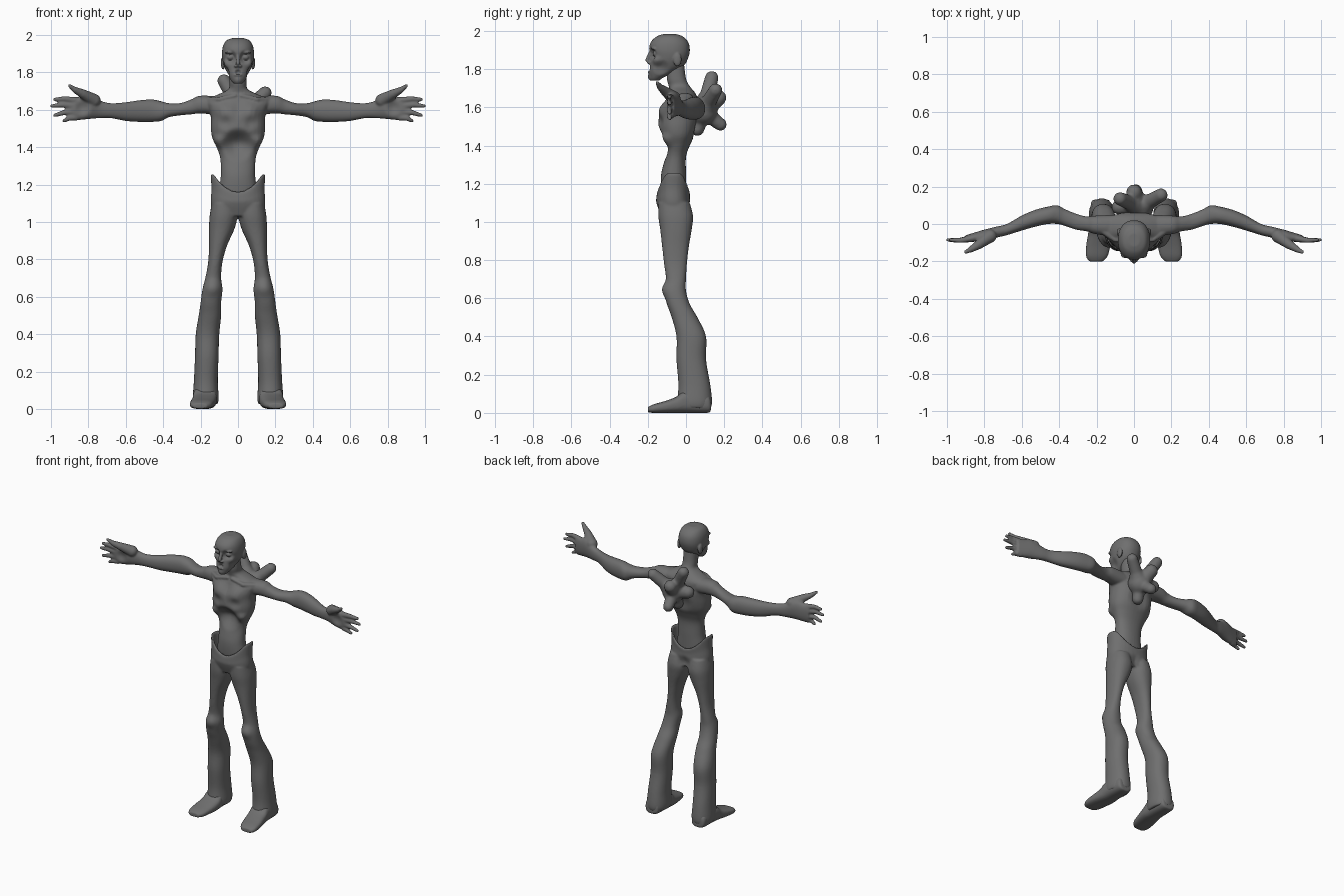
import bpy, bmesh, math
from mathutils import Vector, Matrix

if "Cube" in bpy.data.objects:
    bpy.data.objects.remove(bpy.data.objects["Cube"], do_unlink=True)

# One clay colour for the whole figure
clay = bpy.data.materials.new("clay_grey")
clay.use_nodes = True
clay.diffuse_color = (.16, .16, .16, 1)
clay.node_tree.nodes["Principled BSDF"].inputs["Base Color"].default_value = clay.diffuse_color


def spline(rows, steps):
    """Catmull-Rom interpolation through rows of numbers."""
    result = []
    last = len(rows) - 1
    for i in range(last):
        a, b, c, d = (rows[max(0, min(last, k))] for k in (i - 1, i, i + 1, i + 2))
        for j in range(steps):
            t = j / steps
            result.append([q + t / 2 * (r - p + t * (2 * p - 5 * q + 4 * r - s + t * (3 * (q - r) + s - p)))
                           for p, q, r, s in zip(a, b, c, d)])
    return result + [list(rows[-1])]


def limb(bm, axis, rows, steps=5, sides=32, power=.9):
    """Closed tube along an axis; each row is position, low/high, low/high."""
    rings = []
    for pos, lo_a, hi_a, lo_b, hi_b in spline(rows, steps):
        ring = []
        for k in range(sides):
            angle = math.tau * k / sides
            ca, sb = (math.copysign(abs(f(angle)) ** power, f(angle)) for f in (math.cos, math.sin))
            co = [(lo_a + hi_a) / 2 + ca * (hi_a - lo_a) / 2,
                  (lo_b + hi_b) / 2 + sb * (hi_b - lo_b) / 2]
            co.insert("xyz".index(axis), pos)
            ring.append(bm.verts.new(co))
        rings.append(ring)
    for low, high in zip(rings, rings[1:]):
        for k in range(sides):
            n = (k + 1) % sides
            bm.faces.new((low[k], low[n], high[n], high[k]))
    bm.faces.new(rings[0])
    bm.faces.new(rings[-1])


def column(bm, rows, **options):
    """Symmetric upright tube; each row is height, half width, front, back."""
    limb(bm, "z", [(z, -w, w, front, back) for z, w, front, back in rows], **options)


def blob(bm, centre, size):
    matrix = Matrix.Translation(centre) @ Matrix.Diagonal((*size, 1))
    bmesh.ops.create_icosphere(bm, subdivisions=3, radius=1, matrix=matrix)


def chain(bm, *joints):
    """Tapered run of joints; each joint is a point and a radius."""
    for (p, r), (q, s) in zip(joints, joints[1:]):
        p, q = Vector(p), Vector(q)
        turn = (q - p).to_track_quat("Z", "Y").to_matrix().to_4x4()
        bmesh.ops.create_cone(bm, cap_ends=True, segments=16, radius1=r, radius2=s, depth=(q - p).length,
                              matrix=Matrix.Translation((p + q) / 2) @ turn)
    for p, r in joints:
        blob(bm, p, (r, r, r))


def press(bm, centre, radius, push):
    """Soft sculpting push, applied on both sides."""
    for side in (1, -1):
        if side < 0 and centre[0] == 0:
            break
        mirror = Vector((side, 1, 1))
        for v in bm.verts:
            d = (v.co - Vector(centre) * mirror).length / radius
            if d < 1:
                v.co += Vector(push) * mirror * (1 - d * d) ** 2


def finish(bm, name, voxel, smooth, mirrored=True):
    """Fuse the shells of a part into one smooth skin."""
    bmesh.ops.recalc_face_normals(bm, faces=bm.faces)
    mesh = bpy.data.meshes.new(name)
    bm.to_mesh(mesh)
    bm.free()
    mesh.materials.append(clay)
    obj = bpy.data.objects.new(name, mesh)
    bpy.context.collection.objects.link(obj)
    if mirrored:
        obj.modifiers.new("mirror", "MIRROR").use_mirror_merge = False
    remesh = obj.modifiers.new("fuse", "REMESH")
    remesh.mode = "VOXEL"
    remesh.voxel_size = voxel
    remesh.use_smooth_shade = True
    relax = obj.modifiers.new("relax", "SMOOTH")
    relax.factor = .5
    relax.iterations = smooth


# Torso with rib cage, hollow belly and neck
bm = bmesh.new()
column(bm, [(1.1, .09, -.12, 0), (1.17, .1, -.13, 0), (1.25, .092, -.13, 0), (1.34, .095, -.11, 0),
            (1.4, .115, -.115, .02), (1.45, .138, -.135, .045), (1.5, .145, -.145, .06),
            (1.56, .145, -.14, .07), (1.61, .16, -.125, .065), (1.65, .175, -.1, .06),
            (1.68, .11, -.085, .045), (1.71, .052, -.09, .02), (1.75, .046, -.1, 0), (1.83, .045, -.1, -.01)])
press(bm, (0, -.14, 1.41), .1, (0, .05, .01))
press(bm, (0, -.14, 1.63), .06, (0, .015, 0))
press(bm, (.07, -.13, 1.59), .07, (0, -.015, 0))
press(bm, (.07, -.15, 1.53), .05, (0, .012, 0))
press(bm, (.1, -.1, 1.43), .05, (.01, -.015, 0))
press(bm, (0, .07, 1.5), .09, (0, -.02, 0))
# Collar bones
chain(bm, ((.015, -.085, 1.675), .012), ((.1, -.085, 1.655), .014), ((.19, -.02, 1.65), .016))
# Arm and palm
limb(bm, "x", [(.08, -.07, .05, 1.57, 1.67), (.2, -.055, .045, 1.58, 1.675), (.25, -.04, .04, 1.575, 1.655),
               (.31, -.03, .055, 1.57, 1.635), (.37, -.01, .08, 1.56, 1.635), (.41, 0, .1, 1.54, 1.645),
               (.46, 0, .093, 1.535, 1.655), (.53, -.015, .075, 1.535, 1.65), (.6, -.035, .045, 1.54, 1.64),
               (.68, -.06, 0, 1.555, 1.635), (.74, -.075, -.015, 1.555, 1.65), (.8, -.1, -.03, 1.55, 1.68),
               (.85, -.1, -.045, 1.545, 1.67), (.9, -.095, -.06, 1.545, 1.66)])
press(bm, (.83, -.11, 1.61), .05, (0, .018, 0))
# Fingers and thumb
for base, tip, reach in ((1.65, 1.655, .98), (1.62, 1.62, .995), (1.588, 1.57, .98), (1.558, 1.54, .93)):
    middle = (.88 + reach) / 2
    chain(bm, ((.87, -.078, base), .018), ((middle, -.088, (base + tip) / 2 + .006), .014),
          ((reach, -.085, tip), .01))
chain(bm, ((.77, -.065, 1.65), .036), ((.83, -.11, 1.685), .025), ((.87, -.135, 1.705), .017),
      ((.9, -.15, 1.728), .01))
finish(bm, "body", .006, 4)

# Head with sunken eyes and cheeks
bm = bmesh.new()
column(bm, [(1.74, .022, -.185, -.14), (1.755, .036, -.19, -.12), (1.785, .055, -.195, -.06),
            (1.82, .07, -.19, -.01), (1.86, .082, -.185, .012), (1.9, .086, -.193, .02),
            (1.94, .08, -.185, .012), (1.97, .062, -.155, -.015), (1.983, .03, -.12, -.05)], steps=8, sides=48)
press(bm, (.04, -.185, 1.88), .042, (0, .03, 0))
press(bm, (.07, -.13, 1.805), .05, (-.015, 0, 0))
press(bm, (.055, -.15, 1.845), .035, (.01, -.008, 0))
press(bm, (0, -.2, 1.8), .022, (0, .022, 0))
press(bm, (0, -.19, 1.755), .03, (0, -.008, 0))
chain(bm, ((0, -.183, 1.89), .01), ((0, -.202, 1.848), .011))
for x, y, z, size in ((.04, -.157, 1.88, (.02, .018, .015)),
                      (.042, -.167, 1.907, (.03, .016, .008)),
                      (.08, -.045, 1.85, (.012, .022, .036)),
                      (.01, -.193, 1.834, (.012, .012, .008)),
                      (0, -.192, 1.785, (.022, .01, .006))):
    blob(bm, (x, y, z), size)
finish(bm, "head", .0045, 2)

# Trousers: hollow waist with high hip points, then flared legs
bm = bmesh.new()
column(bm, [(1.03, .13, -.13, .02), (1.1, .146, -.155, .022), (1.15, .142, -.155, .02), (1.2, .146, -.15, .02),
            (1.205, .136, -.14, .01), (1.19, .128, -.132, .004), (1.13, .12, -.125, 0)])
for v in bm.verts:
    rise = min(1, (v.co.x / .13) ** 2)
    v.co.z += max(0, min(1, (v.co.z - 1.1) / .1)) * (.05 * rise - .045 * (1 - rise))
limb(bm, "z", [(1.1, .01, .14, -.145, .02), (1.03, .003, .152, -.145, .037), (.96, .02, .155, -.135, .03),
               (.87, .06, .155, -.125, .015), (.78, .084, .16, -.115, .005), (.7, .09, .175, -.105, 0),
               (.64, .083, .19, -.117, 0), (.57, .09, .2, -.1, .02), (.5, .09, .21, -.075, .06),
               (.4, .1, .226, -.05, .105), (.28, .104, .23, -.05, .105), (.15, .108, .236, -.04, .127),
               (.06, .103, .242, -.045, .137), (.025, .11, .235, -.035, .13)])
press(bm, (.14, -.12, .65), .06, (0, -.01, 0))
press(bm, (0, .04, 1.06), .06, (0, -.02, 0))
finish(bm, "trousers", .007, 4)

# Feet
bm = bmesh.new()
limb(bm, "y", [(.13, .14, .215, .01, .06), (.11, .125, .23, 0, .1), (0, .115, .24, 0, .12),
               (-.05, .115, .245, 0, .085), (-.11, .125, .255, 0, .062), (-.17, .14, .257, 0, .045),
               (-.2, .165, .24, .003, .03)], power=.75)
finish(bm, "feet", .006, 3)

# Lumpy bundle on the back
bm = bmesh.new()
core = ((.03, .09, 1.58), .075)
for tip, radius in (((-.075, .135, 1.755), .036), ((.145, .155, 1.69), .036), ((0, .17, 1.65), .042),
                    ((.01, .18, 1.51), .034), ((.02, .06, 1.485), .036), ((-.08, .09, 1.6), .04)):
    middle = (Vector(core[0]) + Vector(tip)) / 2
    chain(bm, core, (middle, radius * 1.1), (tip, radius))
finish(bm, "back_bundle", .009, 5, mirrored=False)
